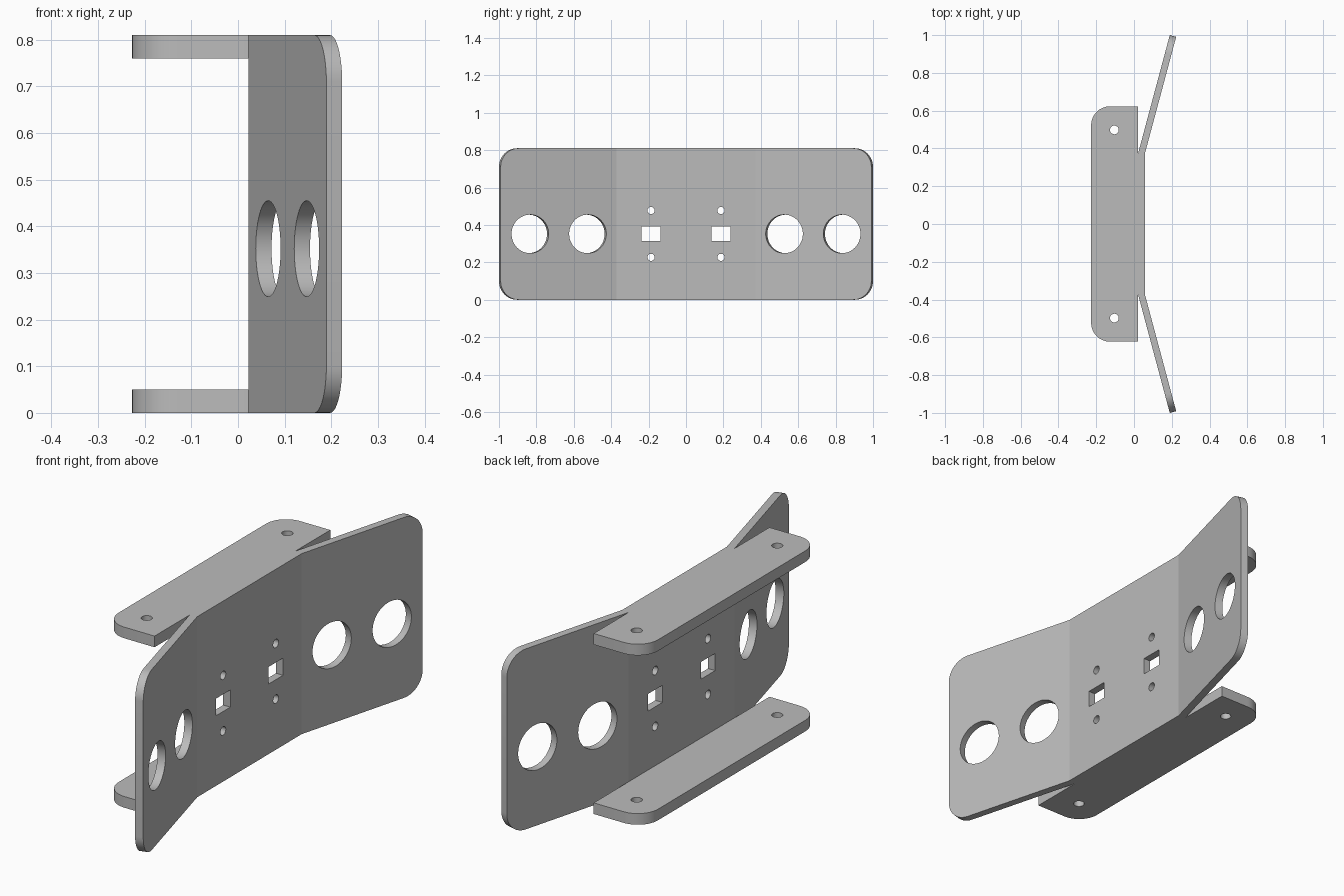
import bpy, bmesh, math
from mathutils import Matrix, Vector

if "Cube" in bpy.data.objects:
    bpy.data.objects.remove(bpy.data.objects["Cube"], do_unlink=True)

HEIGHT = 0.81
BACK, FRONT = 0.022, 0.057       # central plate faces along x
THICK = FRONT - BACK
BEND_Y, TIP_Y = 0.375, 1.0
ANGLE = math.radians(15)
ROUND = 0.1
HOLE_Z = 0.352

grey = bpy.data.materials.new("plain grey")
grey.use_nodes = True
grey.diffuse_color = (0.5, 0.5, 0.5, 1)
grey.node_tree.nodes["Principled BSDF"].inputs["Base Color"].default_value = (0.5, 0.5, 0.5, 1)


def to_object(name, bm):
    bmesh.ops.recalc_face_normals(bm, faces=bm.faces)
    mesh = bpy.data.meshes.new(name)
    bm.to_mesh(mesh)
    bm.free()
    obj = bpy.data.objects.new(name, mesh)
    bpy.context.collection.objects.link(obj)
    mesh.materials.append(grey)
    return obj


def prism(outline, z0, z1):
    """Extrude a plan outline from z0 to z1."""
    bm = bmesh.new()
    face = bm.faces.new([bm.verts.new((x, y, z0)) for x, y in outline])
    top = bmesh.ops.extrude_face_region(bm, geom=[face])["geom"]
    verts = [v for v in top if isinstance(v, bmesh.types.BMVert)]
    bmesh.ops.translate(bm, verts=verts, vec=(0, 0, z1 - z0))
    return bm


def round_edges(bm, rule):
    edges = [e for e in bm.edges if rule(e)]
    bmesh.ops.bevel(bm, geom=edges, offset=ROUND, segments=12, profile=0.5,
                    affect='EDGES', clamp_overlap=False)


def drill(bm, centre, radius, turn):
    bmesh.ops.create_cone(bm, cap_ends=True, segments=48, radius1=radius, radius2=radius,
                          depth=0.2, matrix=Matrix.Translation(centre) @ turn)


def cut_and_finish(obj, cutter_bm):
    """Subtract the cutter, remove it, and shade the result."""
    cutter = to_object("hole_cutter", cutter_bm)
    cutter.hide_render = True
    mod = obj.modifiers.new("holes", 'BOOLEAN')
    mod.operation, mod.solver, mod.object = 'DIFFERENCE', 'EXACT', cutter
    bpy.ops.object.select_all(action='DESELECT')
    obj.select_set(True)
    bpy.context.view_layer.objects.active = obj
    bpy.ops.object.modifier_apply(modifier=mod.name)
    bpy.data.objects.remove(cutter, do_unlink=True)
    bpy.ops.object.shade_smooth_by_angle(angle=math.radians(10))


# Bent front plate: plan profile mirrored across y = 0
tip_back = Vector((BACK + (TIP_Y - BEND_Y) * math.tan(ANGLE), TIP_Y))
tip_front = tip_back + THICK * Vector((math.cos(ANGLE), -math.sin(ANGLE)))
bend_back = Vector((BACK, BEND_Y))
bend_front = Vector((FRONT, BEND_Y - THICK * math.tan(ANGLE / 2)))
half = [bend_front, tip_front, tip_back, bend_back]
outline = [(p.x, p.y) for p in half] + [(p.x, -p.y) for p in reversed(half)]
plate_bm = prism(outline, 0, HEIGHT)


def is_tip_corner(edge):
    a, b = (v.co for v in edge.verts)
    return abs(a.z - b.z) < 0.001 and min(abs(a.y), abs(b.y)) > 0.9


round_edges(plate_bm, is_tip_corner)
plate = to_object("bent_front_plate", plate_bm)

cuts = bmesh.new()
for side in (-1, 1):
    # Large round holes, square to each wing
    turn = Matrix.Rotation(-side * ANGLE, 4, 'Z') @ Matrix.Rotation(math.pi / 2, 4, 'Y')
    for y in (0.53, 0.838):
        x = BACK + (y - BEND_Y) * math.tan(ANGLE) + THICK / 2
        drill(cuts, (x, side * y, HOLE_Z), 0.103, turn)
    # Rectangular slot with a screw hole above and below
    y = side * 0.187
    bmesh.ops.create_cube(cuts, size=1, matrix=Matrix.Translation((0.04, y, HOLE_Z + 0.001))
                          @ Matrix.Diagonal((0.2, 0.102, 0.077, 1)))
    for dz in (-0.125, 0.125):
        drill(cuts, (0.04, y, HOLE_Z + dz), 0.019, Matrix.Rotation(math.pi / 2, 4, 'Y'))
cut_and_finish(plate, cuts)

# Mounting flanges at the bottom and top, with rounded back corners
X0, Y1, FLANGE = -0.227, 0.623, 0.05
for name, z in (("bottom_flange", 0), ("top_flange", HEIGHT - FLANGE)):
    bm = prism([(X0, -Y1), (BACK, -Y1), (BACK, Y1), (X0, Y1)], z, z + FLANGE)
    round_edges(bm, lambda e: all(v.co.x < X0 + 0.001 for v in e.verts)
                and abs(e.verts[0].co.y - e.verts[1].co.y) < 0.001)
    flange = to_object(name, bm)
    cuts = bmesh.new()
    for side in (-1, 1):
        drill(cuts, (-0.104, side * 0.498, z + FLANGE / 2), 0.023, Matrix.Identity(4))
    cut_and_finish(flange, cuts)
